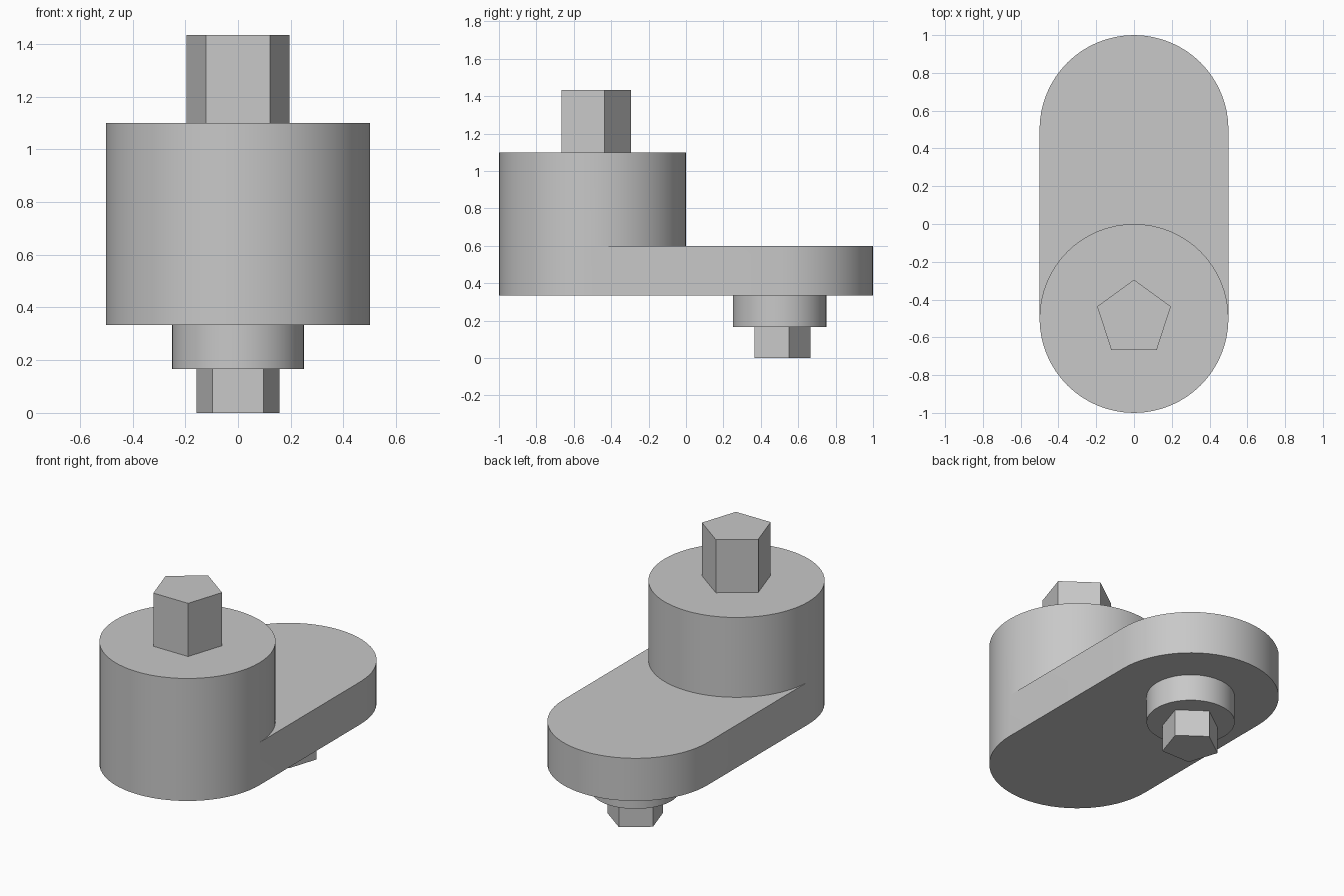
import bpy
import bmesh
from math import sin, cos, pi, radians

cube = bpy.data.objects.get("Cube")
if cube:
    bpy.data.objects.remove(cube, do_unlink=True)

grey = bpy.data.materials.new("plain grey")
grey.use_nodes = True
COLOUR = (0.58, 0.58, 0.58, 1)
grey.diffuse_color = COLOUR
grey.node_tree.nodes["Principled BSDF"].inputs["Base Color"].default_value = COLOUR

RADIUS = 0.5
HALF = 32                       # segments in a half circle
DRUM_Y, ARM_Y = -0.5, 0.5       # the two axes
Z_BASE, Z_ARM, Z_DRUM = 0.333, 0.6, 1.1


def finish(obj, smooth):
    obj.data.materials.append(grey)
    if smooth:
        bpy.ops.object.select_all(action='DESELECT')
        obj.select_set(True)
        bpy.context.view_layer.objects.active = obj
        bpy.ops.object.shade_smooth_by_angle(angle=radians(30))


def prism(name, sides, radius, y, z0, z1, smooth=False):
    """Upright prism with one corner pointing to the back."""
    bpy.ops.mesh.primitive_cylinder_add(
        vertices=sides, radius=radius, depth=z1 - z0,
        location=(0, y, (z0 + z1) / 2))
    obj = bpy.context.object
    obj.name = name
    finish(obj, smooth)


# Crank body: a drum that flows into a lower, round-ended arm
bm = bmesh.new()


def half_arc(y, z, start):
    return [bm.verts.new((RADIUS * cos(start + pi * i / HALF),
                          y + RADIUS * sin(start + pi * i / HALF), z))
            for i in range(HALF + 1)]


def wall(low, high):
    for i in range(len(low) - 1):
        bm.faces.new((low[i], low[i + 1], high[i + 1], high[i]))


front_low = half_arc(DRUM_Y, Z_BASE, pi)      # left to right along the front
front_top = half_arc(DRUM_Y, Z_DRUM, pi)
back_low = half_arc(ARM_Y, Z_BASE, 0)         # right to left round the arm end
back_top = half_arc(ARM_Y, Z_ARM, 0)
step_low = half_arc(DRUM_Y, Z_ARM, 0)         # drum wall above the arm
step_top = [front_top[-1]] + half_arc(DRUM_Y, Z_DRUM, 0)[1:-1] + [front_top[0]]

wall(front_low[1:-1], front_top[1:-1])
wall(back_low, back_top)
wall(step_low, step_top)
# front wall strips that meet the arm's top edge
bm.faces.new((front_low[0], front_low[1], front_top[1], front_top[0], step_low[-1]))
bm.faces.new((front_low[-2], front_low[-1], step_low[0], front_top[-1], front_top[-2]))
# straight arm sides
bm.faces.new((front_low[-1], back_low[0], back_top[0], step_low[0]))
bm.faces.new((back_low[-1], front_low[0], step_low[-1], back_top[-1]))
# flat caps: underside, arm top, drum top
bm.faces.new(front_low + back_low)
bm.faces.new(back_top + step_low[::-1])
bm.faces.new(front_top + step_top[1:-1])

loose = [v for v in bm.verts if not v.link_faces]
bmesh.ops.delete(bm, geom=loose, context='VERTS')
bmesh.ops.recalc_face_normals(bm, faces=bm.faces)
mesh = bpy.data.meshes.new("crank_body")
bm.to_mesh(mesh)
bm.free()
body = bpy.data.objects.new("crank_body", mesh)
bpy.context.collection.objects.link(body)
finish(body, True)

# Five-sided stub on the drum, round collar and smaller stub under the arm
prism("upper_pentagon_stub", 5, 0.205, DRUM_Y, Z_DRUM, 1.433)
prism("lower_collar", 64, 0.25, ARM_Y, 0.167, Z_BASE, smooth=True)
prism("lower_pentagon_stub", 5, 0.165, ARM_Y, 0, 0.167)
